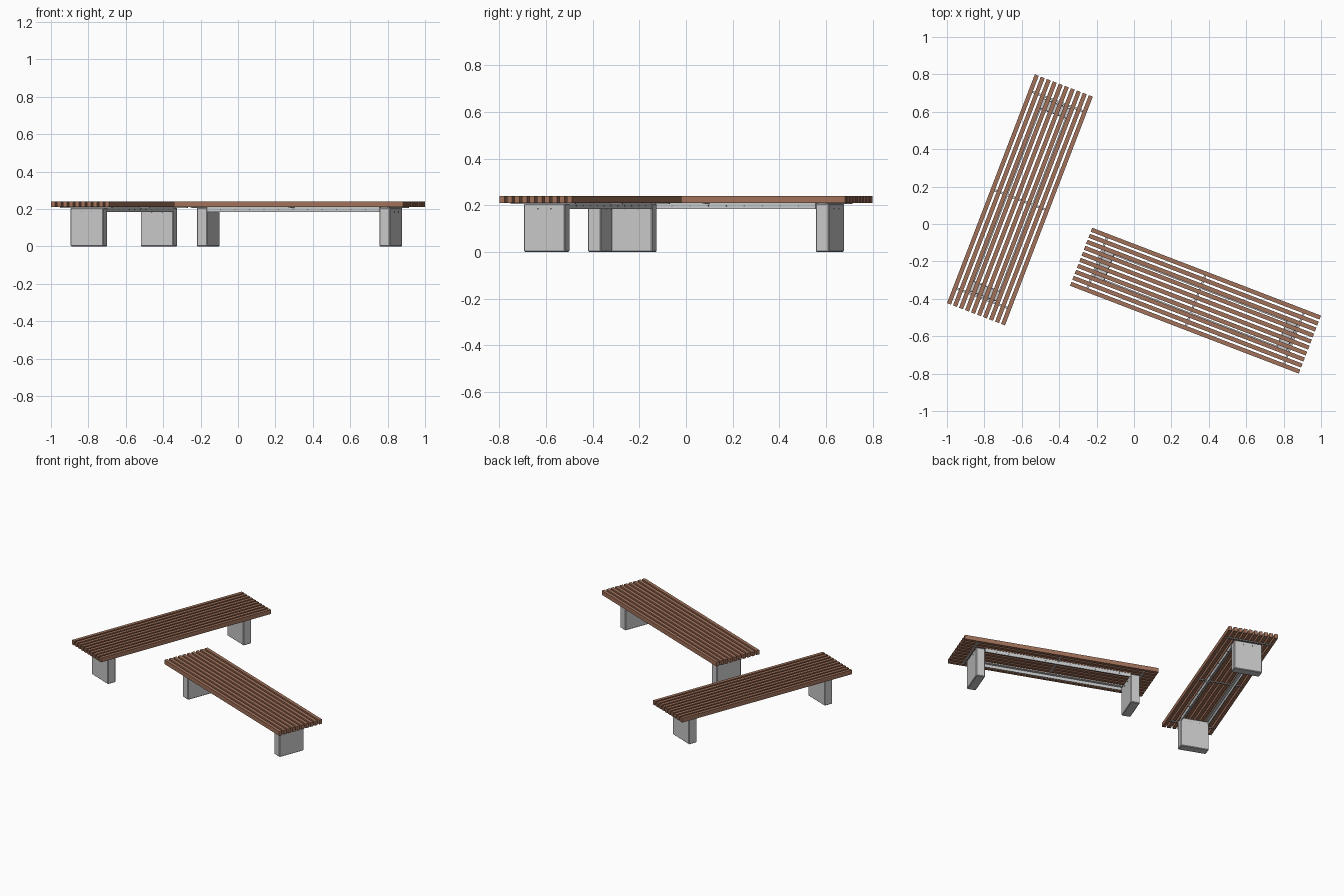
import bpy, bmesh, math
from mathutils import Matrix, Vector

if "Cube" in bpy.data.objects:
    bpy.data.objects.remove(bpy.data.objects["Cube"])


def material(name, rgb):
    m = bpy.data.materials.new(name)
    m.diffuse_color = (*rgb, 1)
    m.use_nodes = True
    m.node_tree.nodes["Principled BSDF"].inputs["Base Color"].default_value = m.diffuse_color
    return m


WOOD = material("brown wood", (0.36, 0.17, 0.105))
STONE = material("light concrete", (0.58, 0.58, 0.58))
STEEL = material("galvanised steel", (0.58, 0.59, 0.60))
DARK = material("dark steel", (0.16, 0.16, 0.17))

L, W, TOP, UNDER = 1.31, 0.332, 0.24, 0.21
LEG_X, LEG_T, LEG_W = 0.523, 0.06, 0.188
SLATS, SLAT_W = 10, 0.0225


def box(bm, x0, x1, y0, y1, z0, z1):
    m = Matrix.Translation(((x0 + x1) / 2, (y0 + y1) / 2, (z0 + z1) / 2)) @ \
        Matrix.Diagonal((x1 - x0, y1 - y0, z1 - z0, 1))
    return bmesh.ops.create_cube(bm, size=1, matrix=m)


def disc(bm, pos, axis, r=0.003, depth=0.003):
    rot = Vector((0, 0, 1)).rotation_difference(Vector(axis)).to_matrix().to_4x4()
    bmesh.ops.create_cone(bm, cap_ends=True, segments=8, radius1=r, radius2=r,
                          depth=depth, matrix=Matrix.Translation(pos) @ rot)


def finish(bm, name, mat, place):
    me = bpy.data.meshes.new(name)
    bm.to_mesh(me)
    bm.free()
    me.materials.append(mat)
    ob = bpy.data.objects.new(name, me)
    ob.matrix_world = place
    bpy.context.collection.objects.link(ob)
    return ob


def bench(label, cx, cy, angle):
    place = Matrix.Translation((cx, cy, 0)) @ Matrix.Rotation(math.radians(angle), 4, 'Z')

    # seat slats
    bm = bmesh.new()
    pitch = (W - SLAT_W) / (SLATS - 1)
    for i in range(SLATS):
        y = -W / 2 + i * pitch
        box(bm, -L / 2, L / 2, y, y + SLAT_W, UNDER, TOP)
    finish(bm, label + "_seat_slats", WOOD, place)

    # block legs with small chamfers
    for s, end in ((-1, "left"), (1, "right")):
        bm = bmesh.new()
        box(bm, s * LEG_X - LEG_T / 2, s * LEG_X + LEG_T / 2,
            -LEG_W / 2, LEG_W / 2, 0, UNDER - 0.003)
        bmesh.ops.bevel(bm, geom=bm.edges[:], offset=0.004, segments=1, affect='EDGES')
        finish(bm, f"{label}_{end}_leg", STONE, place)

    # angle-section side rails between the legs
    inner = LEG_X - LEG_T / 2
    half = LEG_W / 2
    bm = bmesh.new()
    for s in (-1, 1):
        a, b = sorted((s * half, s * (half - 0.005)))
        box(bm, -inner, inner, a, b, 0.184, UNDER)
        a, b = sorted((s * (half - 0.005), s * (half - 0.025)))
        box(bm, -inner, inner, a, b, UNDER - 0.005, UNDER)
    finish(bm, label + "_side_rails", STEEL, place)

    # cross bars under the slats
    bm = bmesh.new()
    for x in (-0.563, 0, 0.563):
        box(bm, x - 0.006, x + 0.006, -0.148, 0.148, UNDER - 0.005, UNDER)
    finish(bm, label + "_cross_bars", STEEL, place)

    # rail screws and leg bolts
    bm = bmesh.new()
    for s in (-1, 1):
        for i in range(-5, 6):
            disc(bm, (i * 0.083, s * half, 0.197), (0, 1, 0))
        for y in (-0.03, 0.03):
            for side in (-1, 1):
                disc(bm, (s * LEG_X + side * LEG_T / 2, y, 0.185), (1, 0, 0))
    finish(bm, label + "_screws", DARK, place)


bench("rear_bench", -0.61, 0.129, 69)
bench("front_bench", 0.329, -0.41, -21)
